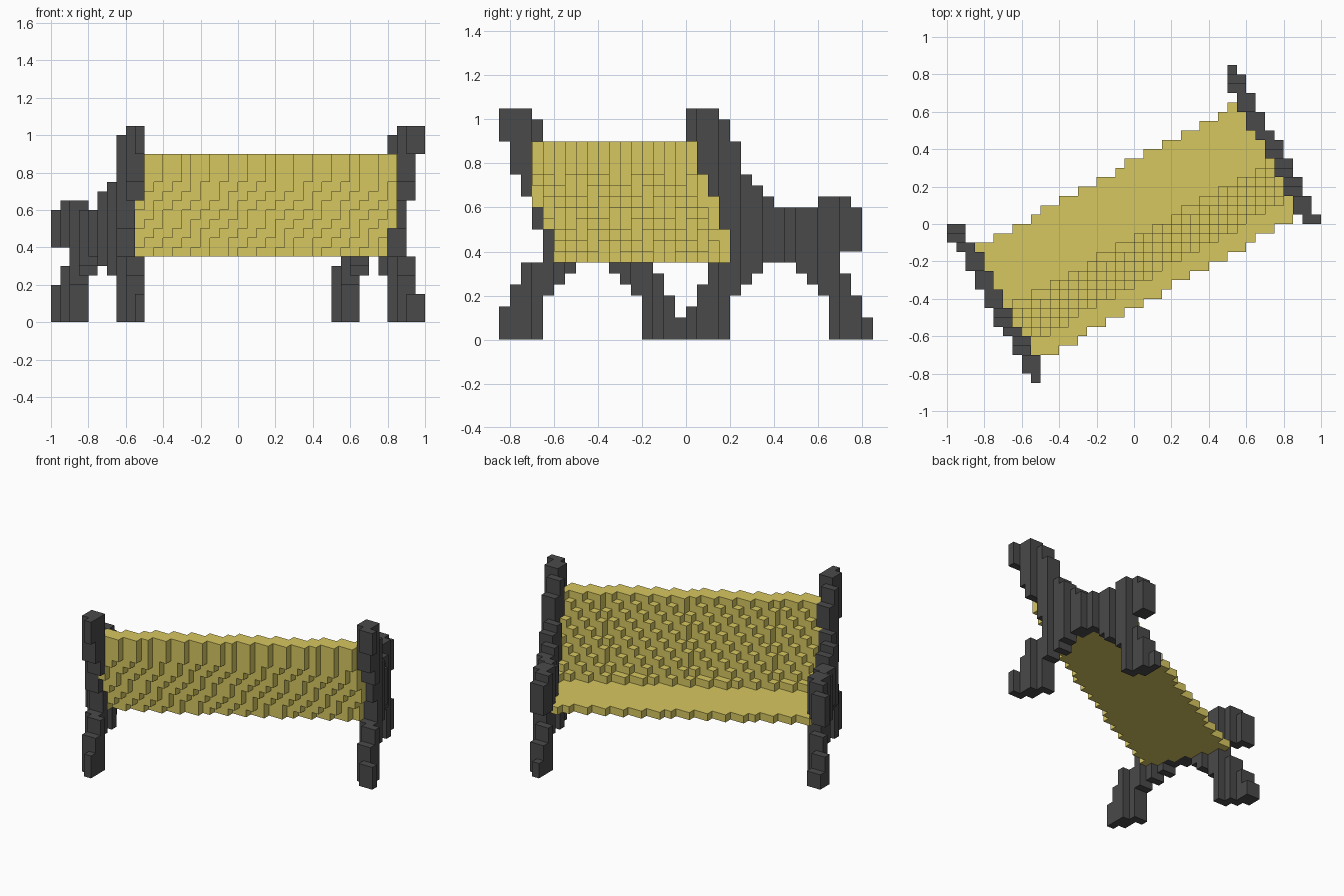
import bpy, bmesh, math
from mathutils import Vector

cube = bpy.data.objects.get("Cube")
if cube:
    bpy.data.objects.remove(cube, do_unlink=True)

C = 0.05                      # block size
ANGLE = math.radians(29)      # the bench stands turned on the grid
CA, SA = math.cos(ANGLE), math.sin(ANGLE)
LEFT_SPAN = (0.800, 0.888)    # slab of each end frame along the bench
RIGHT_SPAN = (-0.893, -0.803)


def material(name, rgb):
    m = bpy.data.materials.new(name)
    m.use_nodes = True
    m.diffuse_color = (*rgb, 1)
    m.node_tree.nodes["Principled BSDF"].inputs["Base Color"].default_value = (*rgb, 1)
    return m


WOOD = material("pale_yellow_wood", (0.68, 0.57, 0.118))
IRON = material("dark_iron", (0.068, 0.068, 0.068))


def centre(cell):
    return [(i + 0.5) * C for i in cell]


def build(name, inside, mat):
    """Fill every grid block whose centre passes the rule; keep only the outer faces."""
    cells = {(i, j, k) for i in range(-20, 20) for j in range(-17, 17)
             for k in range(21) if inside(*centre((i, j, k)))}
    bm = bmesh.new()
    for cell in sorted(cells):
        for axis in range(3):
            for side in (-1, 1):
                near = list(cell)
                near[axis] += side
                if tuple(near) in cells:
                    continue
                a, b = (axis + 1) % 3, (axis + 2) % 3
                corners = [(0, 0), (1, 0), (1, 1), (0, 1)]
                if side < 0:
                    corners.reverse()
                verts = []
                for da, db in corners:
                    p = Vector(cell)
                    p[axis] += side > 0
                    p[a] += da
                    p[b] += db
                    verts.append(bm.verts.new(p * C))
                bm.faces.new(verts)
    bmesh.ops.remove_doubles(bm, verts=bm.verts, dist=C * 0.01)
    # Merge flat neighbours into large faces
    bmesh.ops.dissolve_limit(bm, angle_limit=0.01, verts=bm.verts, edges=bm.edges)
    mesh = bpy.data.meshes.new(name)
    bm.to_mesh(mesh)
    bm.free()
    mesh.materials.append(mat)
    ob = bpy.data.objects.new(name, mesh)
    bpy.context.collection.objects.link(ob)


# End frame side profile: block spans (start, stop) for each layer, from the floor up
FRAME = [
    [(0, 4), (13, 17)], [(0, 4), (13, 17)],            # feet
    [(0, 4), (13, 16)], [(1, 4), (13, 16)],
    [(1, 5), (12, 15)], [(2, 6), (11, 15)],            # splayed legs
    [(2, 7), (10, 14)],
    [(4, 14)], [(4, 16)], [(4, 16)],                   # middle panel
    [(3, 16)], [(3, 16)],
    [(3, 8), (12, 15)],                                # armrest bump
    [(2, 7)], [(2, 6)], [(1, 5)], [(1, 5)], [(1, 5)],  # raked back post
    [(0, 4)], [(0, 4)], [(0, 3)],                      # post top
]


def along(x, y):
    return x * CA + y * SA


def across(x, y):
    return -x * SA + y * CA


def frame_rule(span, first):
    """Rule for an end frame whose profile starts at grid row 'first'."""
    def inside(x, y, z):
        if abs(x) < 0.5 or not span[0] < along(x, y) < span[1]:
            return False
        j = math.floor(y / C) - first
        return any(a <= j < b for a, b in FRAME[int(z / C)])
    return inside


def between_frames(x, y):
    return RIGHT_SPAN[1] <= along(x, y) <= LEFT_SPAN[0]


def outer_face(z):
    # Raked below, upright near the top
    return max(-0.391, -0.268 - 0.36 * (z - 0.43))


def seat_rule(x, y, z):
    return (0.35 < z < 0.40 and between_frames(x, y)
            and outer_face(z) < across(x, y) < 0.2965)


def rail_rule(x, y, z):
    return (0.40 < z < 0.45 and between_frames(x, y)
            and outer_face(z) < across(x, y) < -0.065)


def backrest_rule(x, y, z):
    inner = -0.10 - 0.45 * (z - 0.475)
    return (0.45 < z < 0.90 and between_frames(x, y)
            and outer_face(z) < across(x, y) < inner)


build("left_end_frame", frame_rule(LEFT_SPAN, 0), IRON)
build("right_end_frame", frame_rule(RIGHT_SPAN, -17), IRON)
build("seat", seat_rule, WOOD)
build("backrest_lower_rail", rail_rule, WOOD)
build("backrest", backrest_rule, WOOD)
